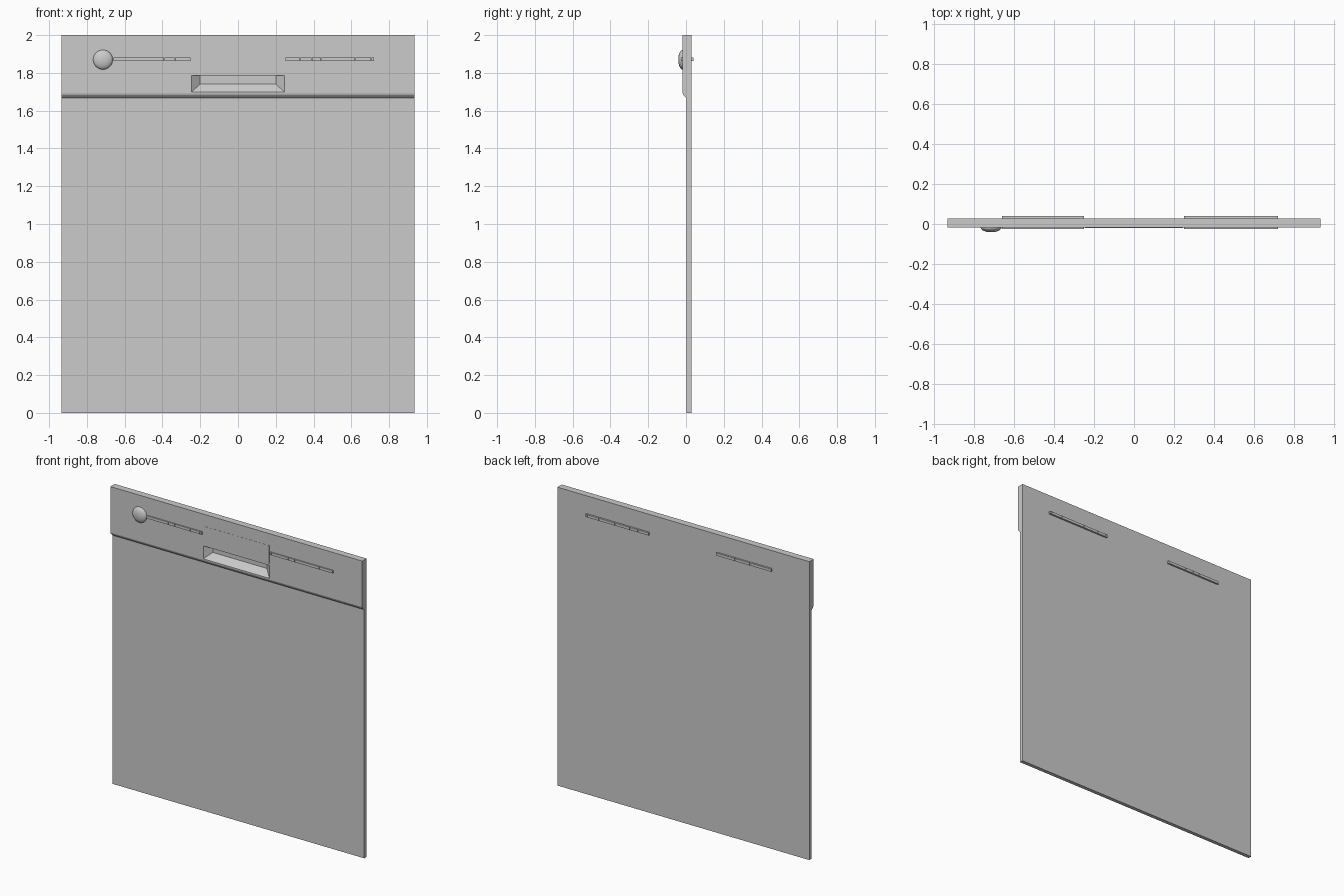
import bpy, bmesh, math
from mathutils import Matrix

if "Cube" in bpy.data.objects:
    bpy.data.objects.remove(bpy.data.objects["Cube"])

def finish(name, bm, smooth=False):
    bmesh.ops.recalc_face_normals(bm, faces=bm.faces)
    me = bpy.data.meshes.new(name)
    bm.to_mesh(me)
    bm.free()
    ob = bpy.data.objects.new(name, me)
    bpy.context.collection.objects.link(ob)
    if smooth:
        bpy.ops.object.select_all(action='DESELECT')
        ob.select_set(True)
        bpy.context.view_layer.objects.active = ob
        bpy.ops.object.shade_smooth_by_angle(angle=math.radians(35))
    return ob

def add_box(bm, x0, x1, y0, y1, z0, z1):
    m = Matrix.Translation(((x0 + x1) / 2, (y0 + y1) / 2, (z0 + z1) / 2)) \
        @ Matrix.Diagonal((x1 - x0, y1 - y0, z1 - z0, 1))
    bmesh.ops.create_cube(bm, size=1, matrix=m)

def cut(ob, cutter):
    mod = ob.modifiers.new("recess", 'BOOLEAN')
    mod.operation = 'DIFFERENCE'
    mod.solver = 'EXACT'
    mod.object = cutter
    bpy.context.view_layer.objects.active = ob
    bpy.ops.object.modifier_apply(modifier=mod.name)

W, FRONT, MID, BACK = 0.934, -0.018, 0.003, 0.028

# Door sheet
bm = bmesh.new()
add_box(bm, -W, W, MID, BACK, 0, 2)
door = finish("door_sheet", bm)

# Control panel: side profile with rounded lower lip, extruded across
profile = [(MID, 2), (FRONT, 2), (FRONT, 1.692), (FRONT + 0.003, 1.684),
           (FRONT + 0.012, 1.674), (MID, 1.666)]
bm = bmesh.new()
face = bm.faces.new([bm.verts.new((-W, y, z)) for y, z in profile])
ext = bmesh.ops.extrude_face_region(bm, geom=[face])
bmesh.ops.translate(bm, vec=(2 * W, 0, 0),
                    verts=[v for v in ext['geom'] if isinstance(v, bmesh.types.BMVert)])
panel = finish("control_panel", bm)

# Tapered handle recess cutter; overshoots the front along the same slope
def ring(bm, y):
    t = (0.02 - y) / (0.02 - FRONT)
    x, low = 0.2 + 0.045 * t, 1.74 - 0.04 * t
    return [bm.verts.new(c) for c in
            ((-x, y, low), (x, y, low), (x, y, 1.787), (-x, y, 1.787))]

bm = bmesh.new()
a, b = ring(bm, FRONT - 0.006), ring(bm, 0.02)
bm.faces.new(a)
bm.faces.new(b)
for i in range(4):
    j = (i + 1) % 4
    bm.faces.new((a[i], a[j], b[j], b[i]))
cutter = finish("recess_cutter", bm)
cutter.hide_render = True
for ob in (door, panel):
    cut(ob, cutter)
bpy.data.objects.remove(cutter)

# Display plate above the handle
bm = bmesh.new()
add_box(bm, -0.245, 0.245, FRONT - 0.001, FRONT + 0.004, 1.80, 1.92)
finish("display_plate", bm)

# Domed dial
bm = bmesh.new()
bmesh.ops.create_uvsphere(bm, u_segments=32, v_segments=16, radius=1,
    matrix=Matrix.Translation((-0.715, FRONT, 1.87))
    @ Matrix.Diagonal((0.052, 0.023, 0.052, 1)) @ Matrix.Rotation(math.pi / 2, 4, 'X'))
bmesh.ops.bisect_plane(bm, geom=bm.verts[:] + bm.edges[:] + bm.faces[:],
    plane_co=(0, FRONT + 0.001, 0), plane_no=(0, 1, 0), clear_outer=True)
finish("dial", bm, smooth=True)

# Segmented button strips that pass through the door
stops = {"left": [-0.66, -0.5, -0.45, -0.39, -0.335, -0.265, -0.25],
         "right": [0.25, 0.265, 0.33, 0.39, 0.44, 0.5, 0.62, 0.705, 0.72]}
for side, xs in stops.items():
    bm = bmesh.new()
    for x0, x1 in zip(xs, xs[1:]):
        add_box(bm, x0 + 0.001, x1 - 0.001, -0.026, 0.04, 1.863, 1.881)
    finish(side + "_button_strip", bm)
